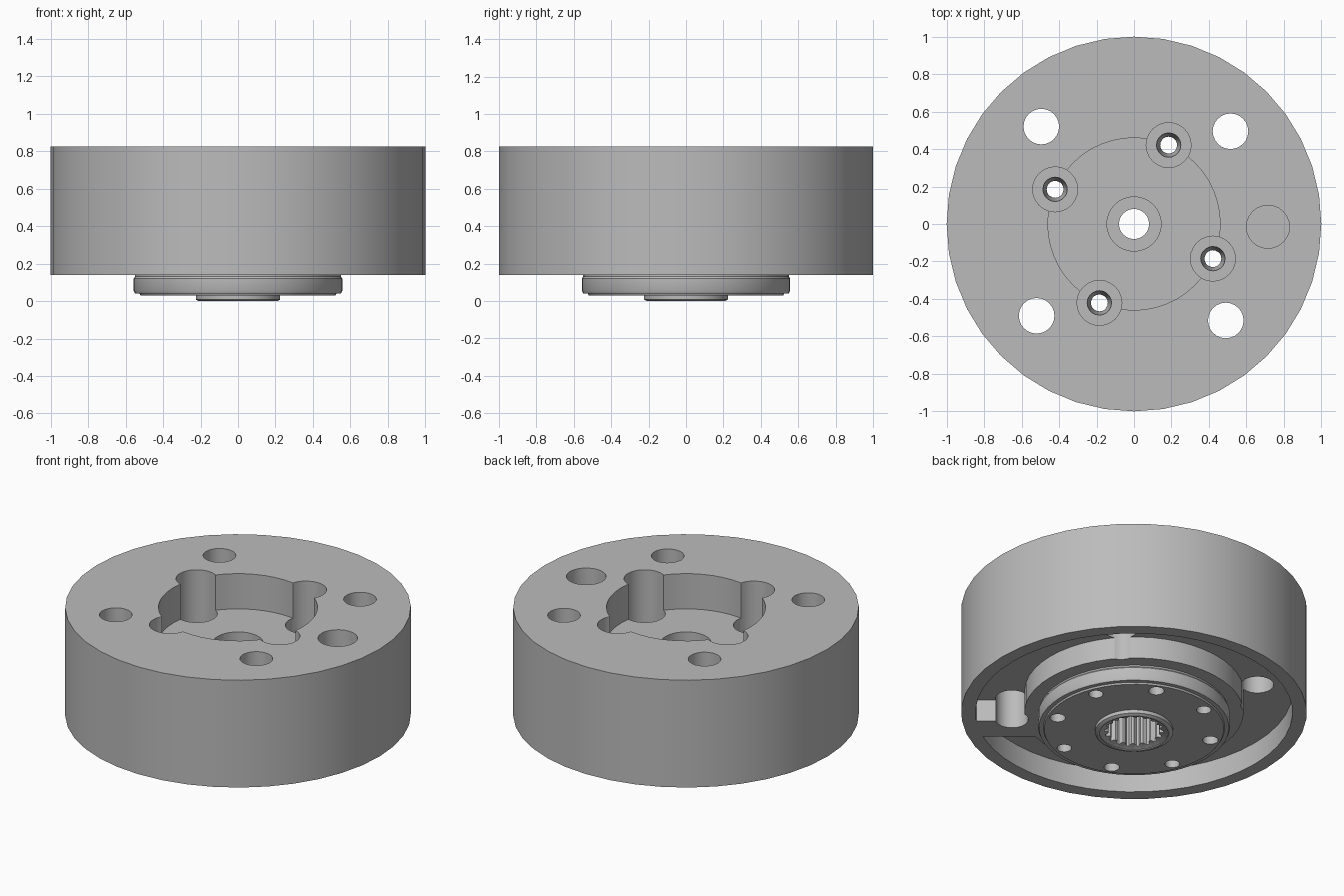
import bpy, bmesh, math
from mathutils import Matrix, Vector

if "Cube" in bpy.data.objects:
    bpy.data.objects.remove(bpy.data.objects["Cube"], do_unlink=True)

grey = bpy.data.materials.new("machined_grey")
grey.use_nodes = True
grey.diffuse_color = (0.5, 0.5, 0.5, 1)
grey.node_tree.nodes["Principled BSDF"].inputs["Base Color"].default_value = (0.5, 0.5, 0.5, 1)


def finish(name, bm):
    bmesh.ops.recalc_face_normals(bm, faces=bm.faces)
    mesh = bpy.data.meshes.new(name)
    bm.to_mesh(mesh)
    bm.free()
    mesh.materials.append(grey)
    ob = bpy.data.objects.new(name, mesh)
    bpy.context.collection.objects.link(ob)
    return ob


def stack(name, rings):
    """Solid made by joining rings of points, capped at both ends."""
    bm = bmesh.new()
    loops = [[bm.verts.new(p) for p in ring] for ring in rings]
    for low, high in zip(loops, loops[1:]):
        for i in range(len(low)):
            bm.faces.new((low[i - 1], low[i], high[i], high[i - 1]))
    bm.faces.new(loops[0])
    bm.faces.new(loops[-1])
    return finish(name, bm)


def circle(r, z, x, y, sides):
    turn = math.tau / sides
    return [(x + r * math.cos(i * turn), y + r * math.sin(i * turn), z) for i in range(sides)]


def lathe(name, profile, at=(0, 0), sides=36):
    return stack(name, [circle(r, z, at[0], at[1], sides) for r, z in profile])


def cut(target, cutter, keep=False):
    mod = target.modifiers.new("cut", 'BOOLEAN')
    mod.operation = 'DIFFERENCE'
    mod.solver = 'EXACT'
    mod.object = cutter
    graph = bpy.context.evaluated_depsgraph_get()
    mesh = bpy.data.meshes.new_from_object(target.evaluated_get(graph))
    target.modifiers.clear()
    target.data = mesh
    if not keep:
        bpy.data.objects.remove(cutter, do_unlink=True)


def polar(r, degrees):
    a = math.radians(degrees)
    return r * math.cos(a), r * math.sin(a)


TOP, BASE = 0.825, 0.14
housing = lathe("housing", [(1, BASE), (1, TOP)], sides=40)
hub = lathe("drive_hub", [(0.0 + 0.21, 0), (0.225, 0.008), (0.225, 0.03), (0.52, 0.03),
                          (0.525, 0.04), (0.55, 0.04), (0.557, 0.055), (0.557, 0.12),
                          (0.55, 0.13), (0.55, 0.15)], sides=48)

# Ring pocket under the housing, interrupted by one bridge
pocket = lathe("pocket_cutter", [(0.917, 0), (0.917, 0.28)], sides=48)
cut(pocket, lathe("core", [(0.634, -0.1), (0.634, 0.4)], sides=48))
bm = bmesh.new()
bmesh.ops.create_cube(bm, size=1, matrix=Matrix.Translation((0.45, -0.62, 0.15)) @
                      Matrix.Rotation(math.radians(-40), 4, 'Z') @
                      Matrix.Diagonal(Vector((0.75, 0.18, 0.6, 1))))
cut(pocket, finish("bridge", bm))
cut(housing, pocket)

# Round recess in the top
cut(housing, lathe("recess_cutter", [(0.46, 0.6), (0.46, 1)], sides=48))

# Counterbored screw wells and matching hub holes
for k in range(8):
    spot = polar(0.46, 66.3 + 45 * k)
    if k % 2 == 0:
        cut(housing, lathe("well", [(0.12, 0.4), (0.12, 1)], spot, 24))
        for part in (housing, hub):
            cut(part, lathe("screw_hole", [(0.045, -0.1), (0.045, 0.3),
                                           (0.065, 0.38), (0.065, 0.45)], spot, 20))
    else:
        cut(hub, lathe("blind_hole", [(0.042, -0.1), (0.042, 0.13)], spot, 20))

# Mounting holes right through, and one blind dowel hole
for spot in ((-0.495, 0.52), (0.515, 0.495), (-0.52, -0.49), (0.49, -0.515)):
    cut(housing, lathe("mount_hole", [(0.095, -0.1), (0.095, 1)], spot, 24))
cut(housing, lathe("dowel_hole", [(0.115, 0.5), (0.115, 1)], (0.715, -0.015), 24))

# Stepped centre bore
cut(housing, lathe("bore", [(0.08, 0), (0.08, 0.45), (0.145, 0.45), (0.145, 1)], sides=32))

# Toothed drive socket
TEETH = 18


def gear(z):
    points = []
    for i in range(TEETH * 4):
        r = 0.172 if i % 4 < 2 else 0.15
        x, y = polar(r, i * 90 / TEETH)
        points.append((x, y, z))
    return points


for part in (housing, hub):
    cut(part, stack("socket", [gear(-0.1), gear(0.32)]))
cut(hub, lathe("socket_lip", [(0.198, -0.1), (0.198, 0.006), (0.16, 0.02)]))

# Smooth curved walls, crisp edges
for ob in (housing, hub):
    bpy.ops.object.select_all(action='DESELECT')
    ob.select_set(True)
    bpy.context.view_layer.objects.active = ob
    bpy.ops.object.shade_smooth_by_angle(angle=math.radians(25))
